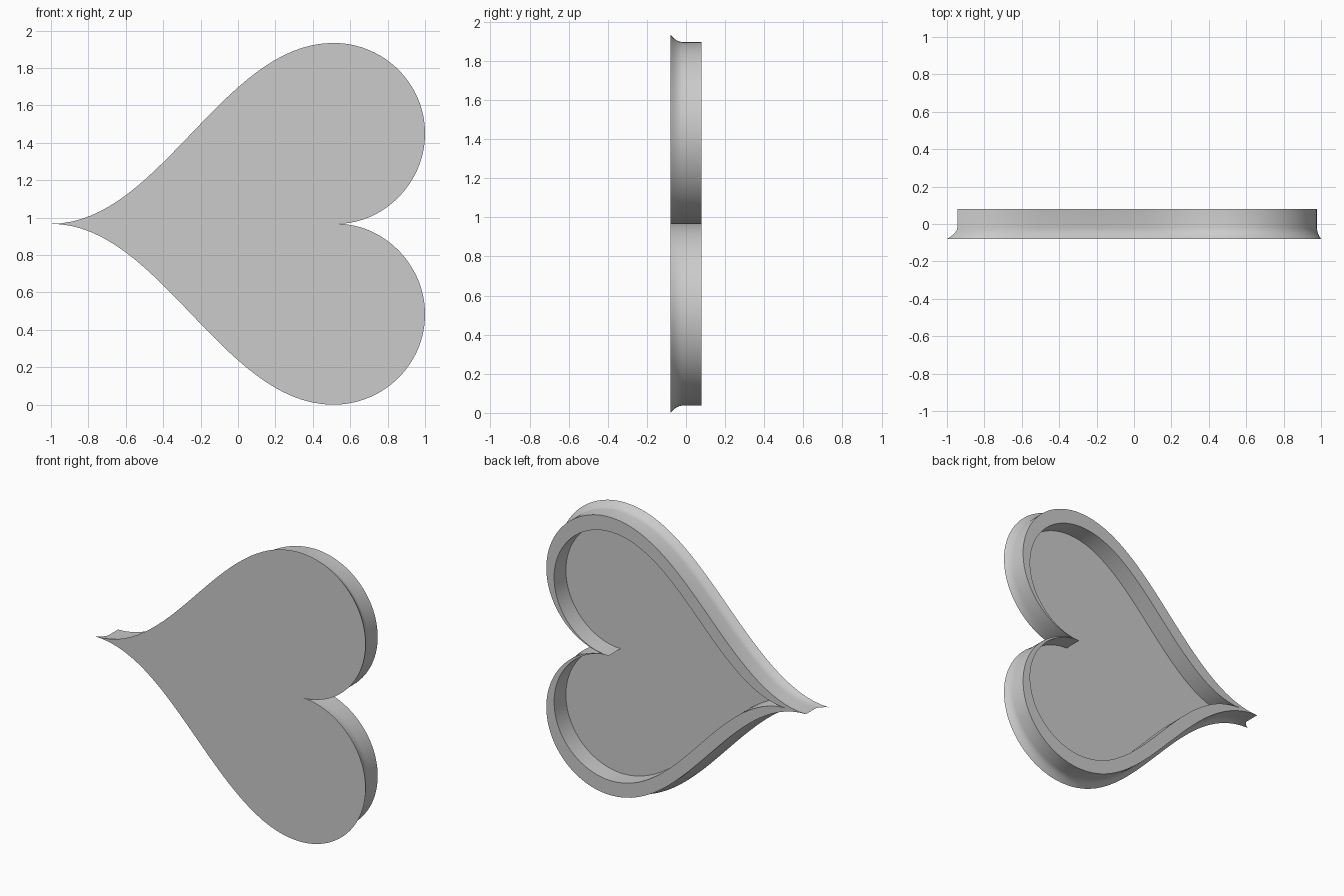
import bpy
import bmesh
import math
from mathutils import Vector
from mathutils.geometry import interpolate_bezier

cube = bpy.data.objects.get("Cube")
if cube:
    bpy.data.objects.remove(cube, do_unlink=True)

MID_Z = 0.967                 # mirror line of the heart
CENTRE = Vector((0.43, 0.0))  # point the inner loops shrink towards

# Half outline as curve spans: point, handle, handle, point (x, height above mirror line)
SPANS = [
    ((-1.0, 0), (-0.42, 0), (-0.08, 0.967), (0.51, 0.967)),
    ((0.51, 0.967), (0.78, 0.967), (1.0, 0.75), (1.0, 0.483)),
    ((1.0, 0.483), (1.0, 0.22), (0.78, 0), (0.53, 0)),
]

# Section from front edge, round the flare, over the rim and down to the recess: y, scale
SECTION = [(-0.08, 1.0), (-0.065, 0.984), (-0.05, 0.972), (-0.035, 0.964), (-0.02, 0.961),
           (0.08, 0.961), (0.08, 0.86), (-0.045, 0.86)]


def heart_outline(steps=32):
    half = []
    for span in SPANS:
        pts = interpolate_bezier(*[Vector((x, h, 0)) for x, h in span], steps)
        half += [p.xy for p in pts[:-1]]
    half.append(Vector(SPANS[-1][-1]))
    # Mirror, without repeating the tip and the notch
    return half + [Vector((p.x, -p.y)) for p in reversed(half[1:-1])]


def build_tray(name, material):
    bm = bmesh.new()
    outline = heart_outline()
    loops = []
    for y, scale in SECTION:
        pts = [CENTRE + (p - CENTRE) * scale for p in outline]
        loops.append([bm.verts.new((p.x, y, MID_Z + p.y)) for p in pts])
    # Walls and rim
    for a, b in zip(loops, loops[1:]):
        for i in range(len(a)):
            j = (i + 1) % len(a)
            bm.faces.new((a[i], a[j], b[j], b[i]))
    # Front plate and recess floor
    bm.faces.new(loops[0])
    bm.faces.new(loops[-1])
    bmesh.ops.recalc_face_normals(bm, faces=bm.faces)
    mesh = bpy.data.meshes.new(name)
    bm.to_mesh(mesh)
    bm.free()
    mesh.materials.append(material)
    obj = bpy.data.objects.new(name, mesh)
    bpy.context.collection.objects.link(obj)
    return obj


grey = bpy.data.materials.new("light_grey")
grey.use_nodes = True
colour = (0.6, 0.6, 0.6, 1.0)
grey.diffuse_color = colour
grey.node_tree.nodes["Principled BSDF"].inputs["Base Color"].default_value = colour

tray = build_tray("heart_tray", grey)
bpy.ops.object.select_all(action='DESELECT')
tray.select_set(True)
bpy.context.view_layer.objects.active = tray
bpy.ops.object.shade_smooth_by_angle(angle=math.radians(30))
